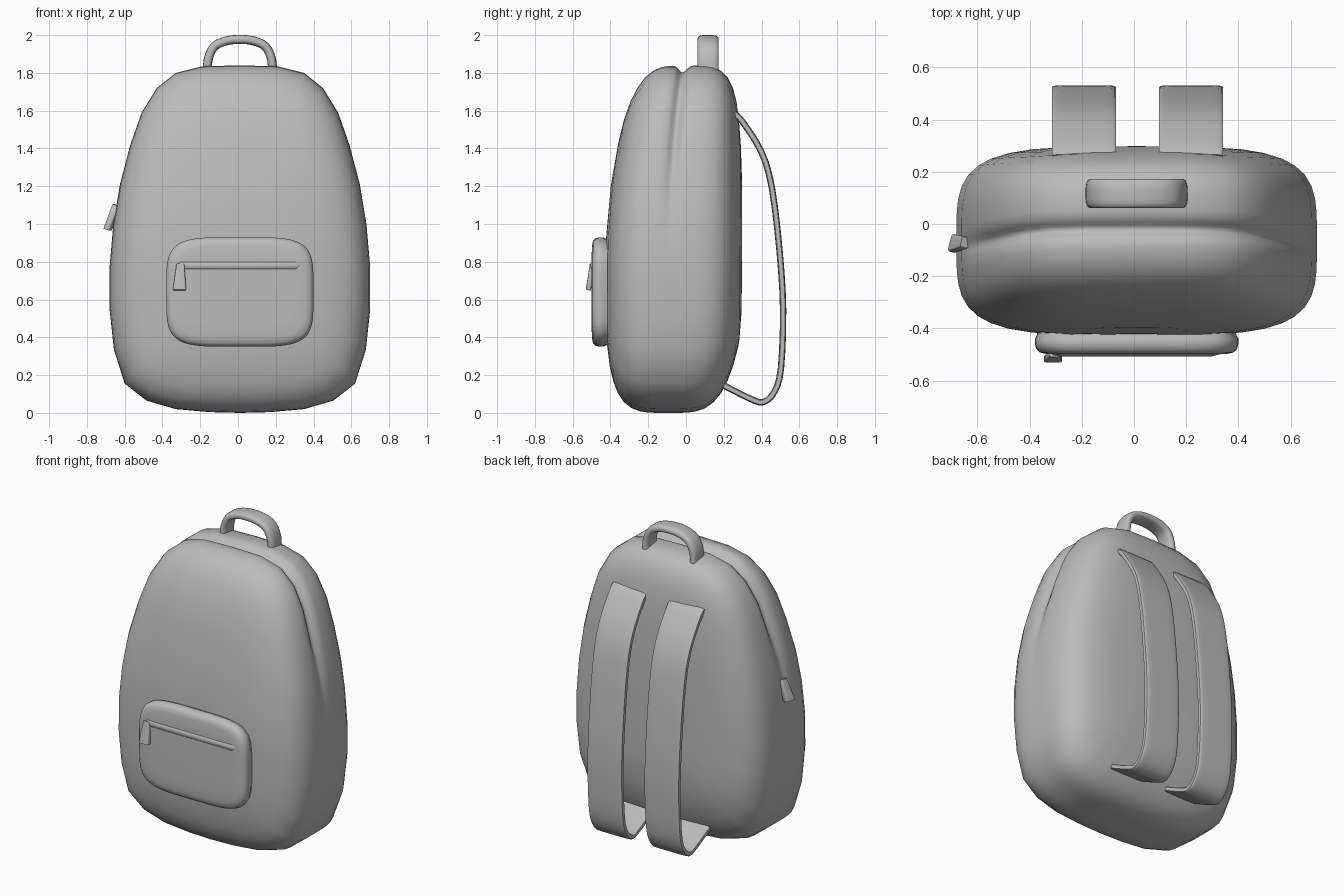
import bpy, bmesh, math
from mathutils import Vector

cube = bpy.data.objects.get("Cube")
if cube:
    bpy.data.objects.remove(cube, do_unlink=True)

grey = bpy.data.materials.new("plain grey")
grey.use_nodes = True
grey.diffuse_color = (0.5, 0.5, 0.5, 1)
grey.node_tree.nodes["Principled BSDF"].inputs["Base Color"].default_value = (0.5, 0.5, 0.5, 1)
MID = 0.01  # the bag sits slightly off centre


def finish(name, bm, angle=50):
    bmesh.ops.remove_doubles(bm, verts=bm.verts, dist=0.0001)
    bmesh.ops.recalc_face_normals(bm, faces=bm.faces)
    mesh = bpy.data.meshes.new(name)
    bm.to_mesh(mesh)
    bm.free()
    mesh.materials.append(grey)
    obj = bpy.data.objects.new(name, mesh)
    bpy.context.collection.objects.link(obj)
    bpy.ops.object.select_all(action='DESELECT')
    obj.select_set(True)
    bpy.context.view_layer.objects.active = obj
    bpy.ops.object.shade_smooth_by_angle(angle=math.radians(angle))
    return obj


def loft(name, rings, angle=50):
    """Skin a list of closed rings and cap both ends."""
    bm = bmesh.new()
    rows = [[bm.verts.new(p) for p in ring] for ring in rings]
    n = len(rows[0])
    for a, b in zip(rows, rows[1:]):
        for i in range(n):
            j = (i + 1) % n
            bm.faces.new((a[i], a[j], b[j], b[i]))
    bm.faces.new(rows[0])
    bm.faces.new(rows[-1])
    return finish(name, bm, angle)


def smooth_path(points, steps=3):
    """Catmull-Rom curve through the points."""
    pts = [Vector(p) for p in points]
    pts = [2 * pts[0] - pts[1]] + pts + [2 * pts[-1] - pts[-2]]
    out = []
    for a, b, c, d in zip(pts, pts[1:], pts[2:], pts[3:]):
        for s in range(steps):
            t = s / steps
            out.append(0.5 * (2 * b + (c - a) * t + (2 * a - 5 * b + 4 * c - d) * t ** 2
                              + (3 * b - a - 3 * c + d) * t ** 3))
    return out + [pts[-2]]


def superellipse(n, power):
    for i in range(n):
        a = 2 * math.pi * (i + 0.5) / n
        c, s = math.cos(a), math.sin(a)
        yield (math.copysign(abs(c) ** (2 / power), c), math.copysign(abs(s) ** (2 / power), s))


def sweep(name, points, axis, thick, width, power):
    """Sweep a rounded strip along a flat path; width runs along the axis."""
    path, axis, rings = smooth_path(points), Vector(axis), []
    for i, p in enumerate(path):
        tangent = (path[min(i + 1, len(path) - 1)] - path[max(i - 1, 0)]).normalized()
        normal = tangent.cross(axis)
        rings.append([p + normal * u * thick / 2 + axis * v * width / 2
                      for u, v in superellipse(16, power)])
    return loft(name, rings)


def lookup(table, z):
    for (z0, v0), (z1, v1) in zip(table, table[1:]):
        if z <= z1:
            t = max(0, (z - z0) / (z1 - z0))
            return v0 + (v1 - v0) * t
    return table[-1][1]


# Body: front outline skinned from front to back, with a zipper groove over the top
half = [(0.2, 1.835), (0.34, 1.8), (0.44, 1.72), (0.52, 1.59), (0.58, 1.42), (0.635, 1.21),
        (0.67, 1.0), (0.69, 0.77), (0.69, 0.55), (0.667, 0.335), (0.61, 0.155),
        (0.495, 0.065), (0.34, 0.02), (0.16, 0.004)]
outline = [(0, 1.84)] + half + [(0, 0)] + [(-x, z) for x, z in reversed(half)]
front_y = [(0, -0.43), (0.9, -0.425), (1.2, -0.4), (1.6, -0.345), (1.84, -0.3)]
back_y = [(0, 0.24), (0.4, 0.295), (1.5, 0.3), (1.84, 0.32)]
CENTRE, GROOVE = 0.85, -0.08
edge = [0.9999, 0.995, 0.97, 0.93, 0.87, 0.8, 0.7, 0.58, 0.45, 0.33]
depth = [-u for u in edge] + [-0.22, -0.16, -0.12, GROOVE, -0.04, 0, 0.06, 0.14, 0.22] + edge[::-1]
rings = []
for u in depth:
    ring = []
    for x, z in outline:
        k = (1 - abs(u) ** 4) ** 0.25
        fade = min(1, max(0, (z - 0.98) / 0.5))
        dent = 0.038 * fade * fade * (3 - 2 * fade) * math.exp(-((u - GROOVE) / 0.09) ** 2)
        k -= dent / math.hypot(x, z - CENTRE)
        pz = CENTRE + (z - CENTRE) * k
        f, b = lookup(front_y, pz), lookup(back_y, pz)
        ring.append((MID + x * k, f + (b - f) * (u + 1) / 2, pz))
    rings.append(ring)
loft("bag_body", rings, 80)

# Front pocket: a padded rounded rectangle
pocket = [(0.97, -0.38), (0.98, -0.425), (1, -0.44), (1, -0.46), (0.985, -0.48), (0.95, -0.492),
          (0.88, -0.498), (0.7, -0.5)]
loft("front_pocket", [[(MID + 0.39 * k * u, y, 0.64 + 0.29 * (1 - (1 - k) * 1.3) * v)
                       for u, v in superellipse(48, 4.5)] for k, y in pocket])

# Pocket zipper: a bar with round ends
bar = [(-0.325, 0.3), (-0.318, 0.7), (-0.3, 1), (0.3, 1), (0.328, 0.7), (0.338, 0.3)]
loft("pocket_zipper", [[(x, -0.48 + 0.027 * r * u, 0.78 + 0.028 * r * v)
                        for u, v in superellipse(16, 2)] for x, r in bar])


def zipper_pull(name, top, bottom, across, thick):
    """Tapered tag hanging between two points."""
    top, bottom, across = Vector(top), Vector(bottom), Vector(across).normalized()
    normal = (bottom - top).cross(across).normalized()
    rings = []
    for t, w in ((0, 0.036), (0.03, 0.042), (0.95, 0.07), (1, 0.064)):
        p = top.lerp(bottom, t)
        rings.append([p + across * u * w / 2 + normal * v * thick / 2
                      for u, v in superellipse(16, 6)])
    loft(name, rings)


zipper_pull("pocket_zipper_pull", (-0.305, -0.495, 0.79), (-0.31, -0.517, 0.65), (1, 0, 0), 0.028)
zipper_pull("main_zipper_pull", (-0.645, -0.07, 1.1), (-0.69, -0.075, 0.97), (0.25, 1, 0), 0.035)

# Top handle
arch = [(-0.172, 1.78), (-0.168, 1.87), (-0.135, 1.94), (-0.07, 1.97), (0, 1.977)]
arch += [(-x, z) for x, z in reversed(arch[:-1])]
sweep("top_handle", [(MID + x, 0.117, z) for x, z in arch], (0, 1, 0), 0.048, 0.112, 3)

# Shoulder straps
strap = [(0.255, 1.585), (0.3, 1.54), (0.4, 1.38), (0.455, 1.19), (0.495, 0.86), (0.514, 0.55),
         (0.503, 0.24), (0.47, 0.115), (0.41, 0.057), (0.34, 0.075), (0.2, 0.145)]
for side, x in (("right", -0.192), ("left", 0.218)):
    sweep(side + "_shoulder_strap", [(x, y, z) for y, z in strap], (1, 0, 0), 0.034, 0.246, 7)
